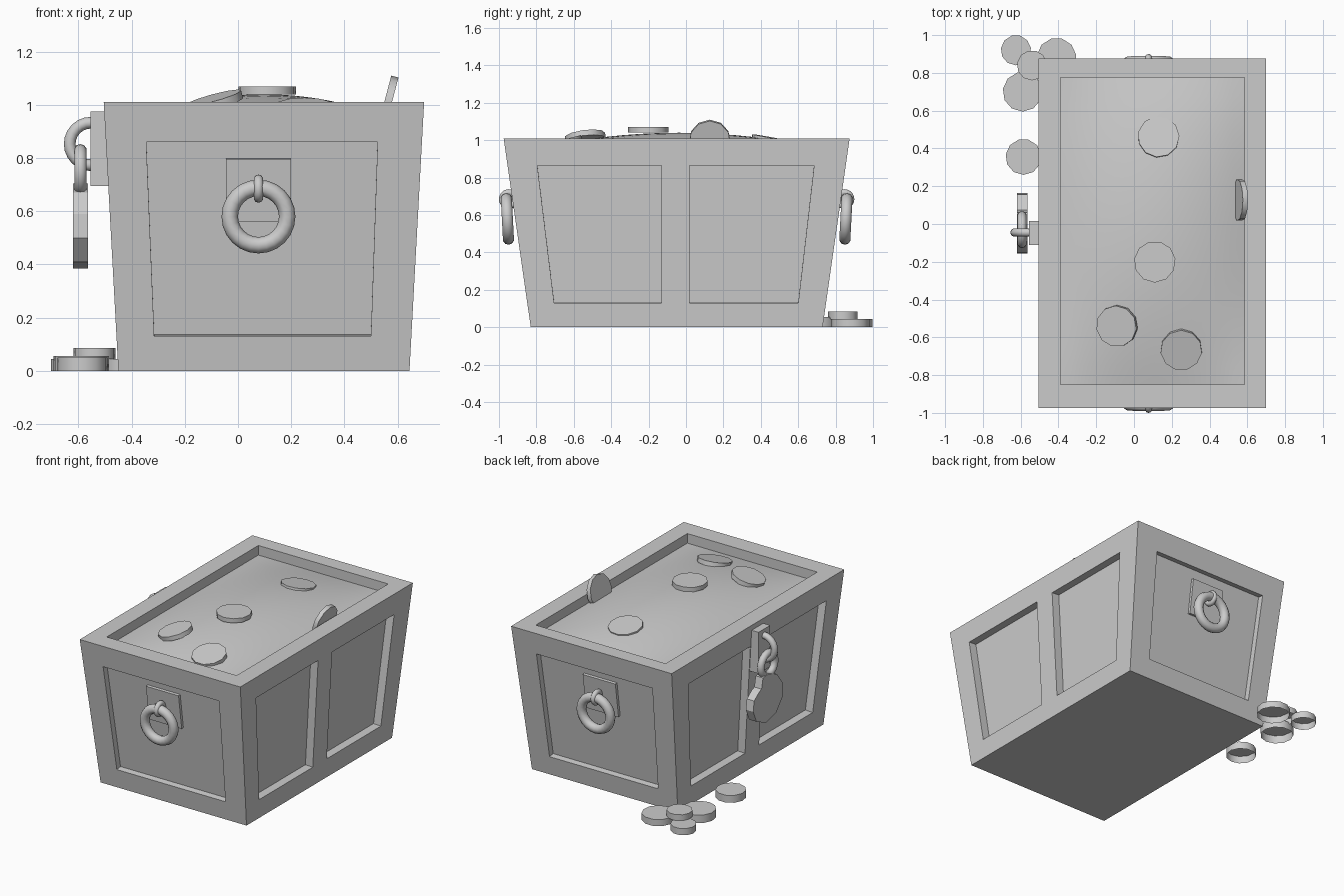
import bpy, bmesh, math
from mathutils import Vector

if "Cube" in bpy.data.objects:
    bpy.data.objects.remove(bpy.data.objects["Cube"])

CX, CY = 0.0975, -0.05
TOP = 1.01


def mesh_object(name, verts, faces):
    me = bpy.data.meshes.new(name)
    me.from_pydata(verts, [], faces)
    bm = bmesh.new()
    bm.from_mesh(me)
    bmesh.ops.recalc_face_normals(bm, faces=bm.faces)
    bm.to_mesh(me)
    bm.free()
    ob = bpy.data.objects.new(name, me)
    bpy.context.collection.objects.link(ob)
    return ob


def prism(a, b):
    """Vertices and faces of a solid between two matching loops."""
    n = len(a)
    faces = [tuple(range(n))[::-1], tuple(range(n, 2 * n))]
    faces += [(i, (i + 1) % n, n + (i + 1) % n, n + i) for i in range(n)]
    return list(a) + list(b), faces


def rect(x0, x1, y0, y1, z):
    return [(x0, y0, z), (x1, y0, z), (x1, y1, z), (x0, y1, z)]


def smooth(ob):
    bpy.ops.object.select_all(action='DESELECT')
    ob.select_set(True)
    bpy.context.view_layer.objects.active = ob
    bpy.ops.object.shade_smooth_by_angle(angle=math.radians(40))


def torus(name, loc, major, minor, rot):
    bpy.ops.mesh.primitive_torus_add(location=loc, rotation=rot, major_radius=major,
                                     minor_radius=minor, major_segments=24, minor_segments=10)
    ob = bpy.context.object
    ob.name = name
    smooth(ob)


def box(name, loc, size, rot=(0, 0, 0)):
    bpy.ops.mesh.primitive_cube_add(size=1, location=loc, rotation=rot)
    ob = bpy.context.object
    ob.name = name
    ob.scale = size


def coin(name, loc, r, h, axis=(0, 0, 1), open_bottom=False):
    bm = bmesh.new()
    bmesh.ops.create_cone(bm, cap_ends=True, segments=11, radius1=r, radius2=r, depth=h)
    if open_bottom:
        bm.normal_update()
        bmesh.ops.delete(bm, geom=[f for f in bm.faces if f.normal.z < -0.9], context='FACES')
    me = bpy.data.meshes.new(name)
    bm.to_mesh(me)
    bm.free()
    ob = bpy.data.objects.new(name, me)
    bpy.context.collection.objects.link(ob)
    ob.location = loc
    ob.rotation_euler = Vector(axis).to_track_quat('Z', 'Y').to_euler()
    smooth(ob)


# Tapered chest body
body = mesh_object("chest_body", *prism(rect(-0.45, 0.645, -0.83, 0.73, 0),
                                        rect(-0.505, 0.70, -0.975, 0.875, TOP)))

# Cutters: top cavity and recessed panels on all four sides
cut_v, cut_f = [], []


def add_cut(a, b):
    v, f = prism(a, b)
    k = len(cut_v)
    cut_v.extend(v)
    cut_f.extend(tuple(i + k for i in q) for q in f)


def push(points, normal, depth):
    n = Vector(normal).normalized()
    add_cut([tuple(Vector(p) + n * 0.05) for p in points],
            [tuple(Vector(p) - n * depth) for p in points])


add_cut(rect(-0.39, 0.585, -0.85, 0.775, 0.90), rect(-0.39, 0.585, -0.85, 0.775, 1.1))
for s in (-1, 1):
    for panel in ([(-0.795, 0.865), (-0.13, 0.865), (-0.13, 0.13), (-0.705, 0.13)],
                  [(0.02, 0.865), (0.685, 0.865), (0.60, 0.13), (0.02, 0.13)]):
        push([(CX + s * (0.5475 + 0.055 * z / TOP), y, z) for y, z in panel],
             (s, 0, -0.054), 0.055)
    end = [(-0.345, 0.86), (0.525, 0.86), (0.50, 0.13), (-0.315, 0.13)]
    push([(x, CY + s * (0.78 + 0.145 * z / TOP), z) for x, z in end], (0, s, -0.144), 0.04)

cutter = mesh_object("panel_cutter", cut_v, cut_f)
mod = body.modifiers.new("recesses", 'BOOLEAN')
mod.operation = 'DIFFERENCE'
mod.solver = 'EXACT'
mod.object = cutter
bpy.context.view_layer.objects.active = body
bpy.ops.object.modifier_apply(modifier="recesses")
bpy.data.objects.remove(cutter)

# Domed heap of treasure inside the rim
N = 16
hv = []
for j in range(N + 1):
    for i in range(N + 1):
        u, v = 2 * i / N - 1, 2 * j / N - 1
        hv.append((CX + 0.4875 * u, -0.0375 + 0.8125 * v,
                   0.945 + 0.095 * (1 - u * u) * (1 - v * v)))
hf = [(j * (N + 1) + i, j * (N + 1) + i + 1, (j + 1) * (N + 1) + i + 1, (j + 1) * (N + 1) + i)
      for j in range(N) for i in range(N)]
smooth(mesh_object("treasure_heap", hv, hf))

# Coins lying in the heap
coin("heap_coin_1", (0.11, -0.20, 1.055), 0.11, 0.03)
coin("heap_coin_2", (0.13, 0.46, 0.998), 0.11, 0.03, (0.02, 0.18, 1))
coin("heap_coin_3", (-0.09, -0.54, 1.012), 0.11, 0.03, (-0.27, -0.13, 1))
coin("heap_coin_4", (0.25, -0.665, 0.985), 0.11, 0.03, (0.0, -0.26, 1))
coin("heap_coin_upright", (0.562, 0.127, 1.0), 0.11, 0.028, (0.95, 0, -0.25))

# Coins on the ground, hollow underneath
for k, (x, y, r, z0, z1) in enumerate([(-0.625, 0.92, 0.08, 0, 0.045), (-0.41, 0.88, 0.105, 0, 0.045),
                                       (-0.59, 0.70, 0.105, 0, 0.055), (-0.585, 0.355, 0.095, 0, 0.05),
                                       (-0.54, 0.84, 0.08, 0.045, 0.085)]):
    coin(f"ground_coin_{k + 1}", (x, y, (z0 + z1) / 2), r, z1 - z0, open_bottom=True)

# Ring handles on both ends
for s, end_name in ((-1, "front"), (1, "back")):
    tilt = -s * math.radians(8.2)
    box(f"{end_name}_handle_plate", (0.077, CY + s * 0.838, 0.68), (0.245, 0.035, 0.24), (tilt, 0, 0))
    torus(f"{end_name}_handle_ring", (0.077, CY + s * 0.905, 0.58), 0.108, 0.031,
          (math.pi / 2 - s * math.radians(3), 0, 0))
    torus(f"{end_name}_handle_loop", (0.077, CY + s * 0.897, 0.685), 0.035, 0.018, (0, math.pi / 2, 0))

# Hasp plate, staple and hanging padlock on the left side
box("hasp_plate", (-0.515, -0.0475, 0.835), (0.08, 0.125, 0.28))
torus("hasp_staple", (-0.553, -0.045, 0.853), 0.08, 0.022, (math.pi / 2, 0, 0))
torus("padlock_shackle", (-0.593, -0.03, 0.755), 0.074, 0.024, (0, math.pi / 2, 0))
profile = [(0.165, 0.51), (0.13, 0.43), (0.03, 0.385), (-0.08, 0.41), (-0.155, 0.50), (-0.15, 0.59),
           (-0.09, 0.67), (0.0, 0.705), (0.06, 0.70), (0.075, 0.63), (0.10, 0.62), (0.155, 0.58)]
mesh_object("padlock_body", *prism([(-0.62, y, z) for y, z in profile],
                                   [(-0.565, y, z) for y, z in profile]))
